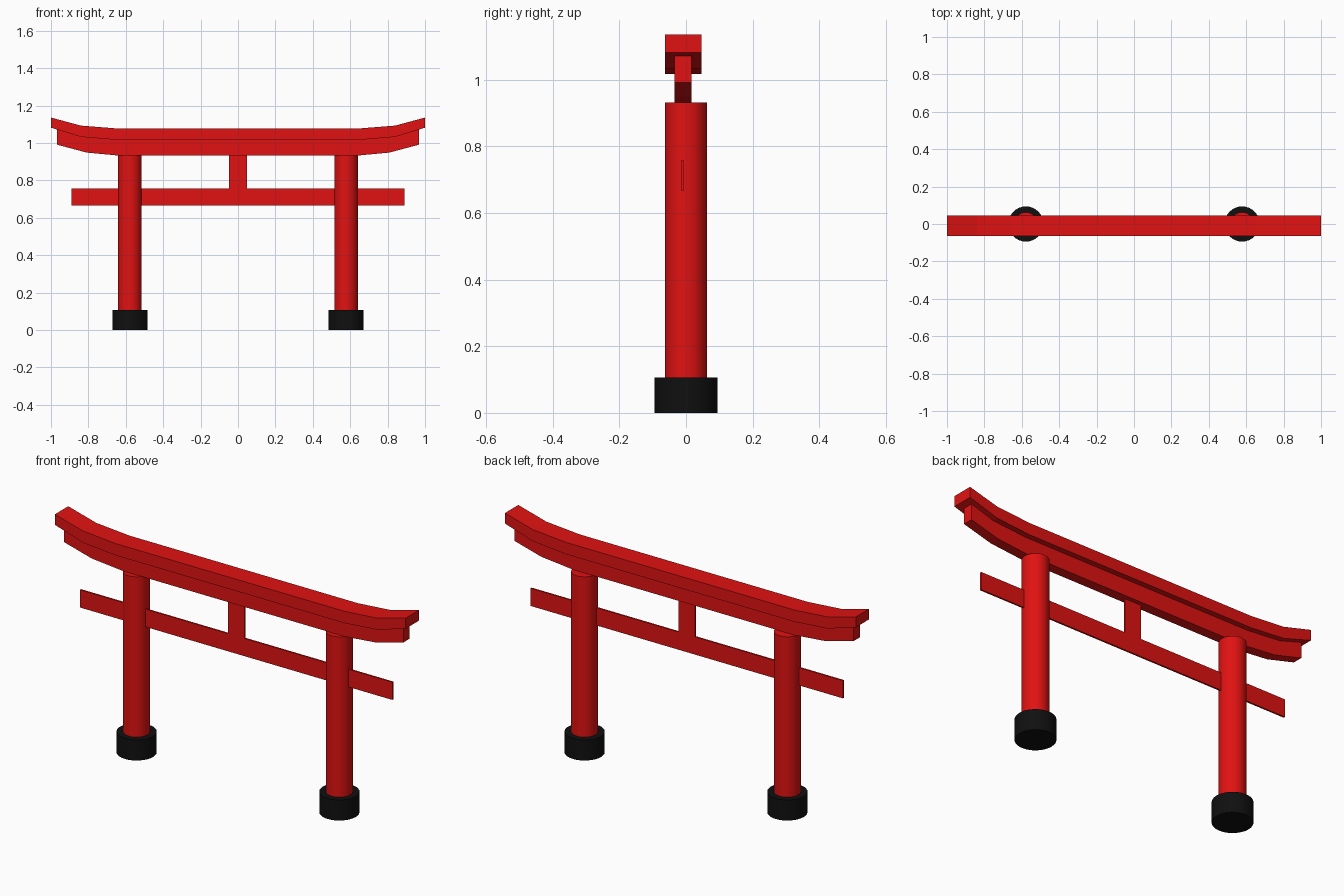
import bpy, bmesh, math

if "Cube" in bpy.data.objects:
    bpy.data.objects.remove(bpy.data.objects["Cube"])


def material(name, rgb):
    m = bpy.data.materials.new(name)
    m.diffuse_color = (*rgb, 1)
    m.use_nodes = True
    m.node_tree.nodes["Principled BSDF"].inputs["Base Color"].default_value = m.diffuse_color
    return m


RED = material("red_paint", (0.75, 0.006, 0.006))
BLACK = material("black_paint", (0.005, 0.005, 0.005))


def cylinder(name, x, radius, z0, z1, mat):
    bpy.ops.mesh.primitive_cylinder_add(vertices=32, radius=radius, depth=z1 - z0,
                                        location=(x, 0, (z0 + z1) / 2))
    o = bpy.context.object
    o.name = name
    o.data.materials.append(mat)
    bpy.ops.object.shade_smooth_by_angle(angle=math.radians(30))


def beam(name, half, y0, y1):
    """Mirror (x, bottom z, top z) stations across x = 0 and loft a rectangular section."""
    stations = [(-x, b, t) for x, b, t in reversed(half)] + half
    bm = bmesh.new()
    rings = [[bm.verts.new((x, y, z)) for y, z in ((y0, b), (y1, b), (y1, t), (y0, t))]
             for x, b, t in stations]
    for r, s in zip(rings, rings[1:]):
        for i in range(4):
            j = (i + 1) % 4
            bm.faces.new((r[i], r[j], s[j], s[i]))
    bm.faces.new(rings[0])
    bm.faces.new(rings[-1])
    bmesh.ops.recalc_face_normals(bm, faces=bm.faces)
    mesh = bpy.data.meshes.new(name)
    bm.to_mesh(mesh)
    bm.free()
    mesh.materials.append(RED)
    o = bpy.data.objects.new(name, mesh)
    bpy.context.collection.objects.link(o)


# Pillars and their black footings
for side, x in (("left", -0.578), ("right", 0.578)):
    cylinder(side + "_footing", x, 0.094, 0, 0.106, BLACK)
    cylinder(side + "_pillar", x, 0.063, 0.1, 0.932, RED)

# Upswept top lintel and the narrower lintel beneath it
beam("top_lintel", [(0.65, 1.017, 1.078), (0.84, 1.033, 1.093), (1.0, 1.082, 1.136)],
     -0.063, 0.046)
beam("under_lintel", [(0.63, 0.932, 1.018), (0.81, 0.949, 1.031), (0.967, 0.991, 1.073)],
     -0.035, 0.017)

# Thin tie beam and centre strut
beam("tie_beam", [(0.89, 0.667, 0.758)], -0.015, -0.006)
beam("centre_strut", [(0.047, 0.757, 0.934)], -0.015, -0.006)
